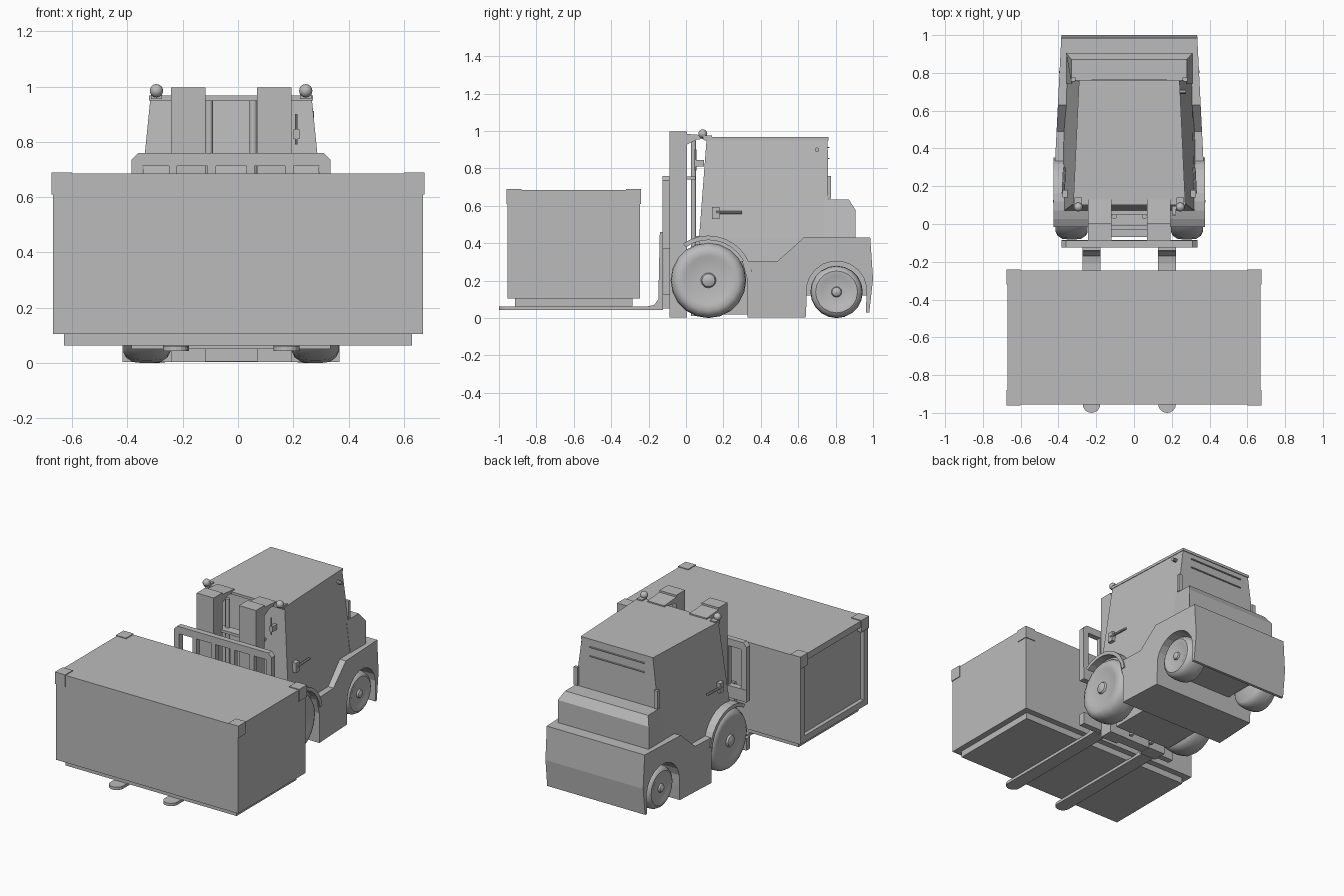
import bpy, bmesh, math
from mathutils import Vector, Matrix

if "Cube" in bpy.data.objects:
    bpy.data.objects.remove(bpy.data.objects["Cube"])

CX = -0.025  # truck centre line
grey = bpy.data.materials.new("mid_grey")
grey.diffuse_color = (0.5, 0.5, 0.5, 1)
grey.use_nodes = True
grey.node_tree.nodes["Principled BSDF"].inputs["Base Color"].default_value = grey.diffuse_color


def finish(name, bm, smooth=False):
    bmesh.ops.recalc_face_normals(bm, faces=bm.faces)
    me = bpy.data.meshes.new(name)
    bm.to_mesh(me)
    bm.free()
    me.materials.append(grey)
    ob = bpy.data.objects.new(name, me)
    bpy.context.collection.objects.link(ob)
    if smooth:
        bpy.context.view_layer.objects.active = ob
        ob.select_set(True)
        bpy.ops.object.shade_smooth_by_angle(angle=math.radians(35))
        ob.select_set(False)
    return ob


def box(name, x0, x1, y0, y1, z0, z1):
    bm = bmesh.new()
    bmesh.ops.create_cube(bm, size=1)
    for v in bm.verts:
        v.co = Vector(((x0 + x1) / 2 + v.co.x * (x1 - x0),
                       (y0 + y1) / 2 + v.co.y * (y1 - y0),
                       (z0 + z1) / 2 + v.co.z * (z1 - z0)))
    return finish(name, bm)


def prism(name, pts, left, right, axis="x", smooth=False):
    """Extrude a 2D profile; left/right are numbers or functions of the profile point."""
    bm = bmesh.new()
    rings = []
    for side in (left, right):
        ring = []
        for a, b in pts:
            d = side(a, b) if callable(side) else side
            ring.append(bm.verts.new({"x": (d, a, b), "y": (a, d, b), "z": (a, b, d)}[axis]))
        rings.append(ring)
        bm.faces.new(ring)
    n = len(pts)
    for i in range(n):
        j = (i + 1) % n
        bm.faces.new((rings[0][i], rings[0][j], rings[1][j], rings[1][i]))
    return finish(name, bm, smooth)


def cylinder(name, p0, p1, r, seg=12):
    p0, p1 = Vector(p0), Vector(p1)
    d = p1 - p0
    m = Matrix.Translation((p0 + p1) / 2) @ d.to_track_quat('Z', 'Y').to_matrix().to_4x4()
    bm = bmesh.new()
    bmesh.ops.create_cone(bm, cap_ends=True, segments=seg, radius1=r, radius2=r,
                          depth=d.length, matrix=m)
    return finish(name, bm, True)


def ball(name, c, r):
    bm = bmesh.new()
    bmesh.ops.create_uvsphere(bm, u_segments=12, v_segments=8, radius=r,
                              matrix=Matrix.Translation(c))
    return finish(name, bm, True)


def arc(cy, cz, r, a0, a1, n):
    return [(cy + r * math.cos(math.radians(a0 + (a1 - a0) * i / n)),
             cz + r * math.sin(math.radians(a0 + (a1 - a0) * i / n))) for i in range(n + 1)]


def wheel(name, x_in, x_out, cy, r, seg=20):
    """Lathe a tyre with dished side and domed hub around the x axis."""
    w = x_out - x_in
    prof = [(0, 0), (0, .8), (.06, .9), (.2, .98), (.4, 1), (.6, 1), (.8, .98), (.94, .9),
            (1, .8), (.99, .65), (.95, .55), (.95, .2), (1.02, .17), (1.06, .09), (1.08, 0)]
    bm = bmesh.new()
    vs = [bm.verts.new((x_in + w * a, cy, r + r * b)) for a, b in prof]
    es = [bm.edges.new(p) for p in zip(vs, vs[1:])]
    bmesh.ops.spin(bm, geom=vs + es, cent=(0, cy, r), axis=(1, 0, 0),
                   angle=2 * math.pi, steps=seg, use_merge=True)
    bmesh.ops.remove_doubles(bm, verts=bm.verts, dist=1e-5)
    finish(name, bm, True)


# Container with a recessed panel at one end, corner pads and base
crate = box("crate", -.67, .67, -.955, -.245, .105, .685)
bm = bmesh.new()
bm.from_mesh(crate.data)
end = [f for f in bm.faces if f.normal.x < -.9]
bmesh.ops.inset_region(bm, faces=end, thickness=.06, depth=0)
bmesh.ops.inset_region(bm, faces=end, thickness=.001, depth=-.025)
bm.to_mesh(crate.data)
bm.free()
for sx in (-1, 1):
    for sy in (-1, 1):
        xs = sorted((sx * .6, sx * .675))
        ys = sorted((-.6 + sy * .28, -.6 + sy * .36))
        box("crate_corner", *xs, *ys, .61, .69)
box("crate_base", -.63, .63, -.915, -.285, .063, .106)

# Forks with rounded tips and upright shanks
for s in (-1, 1):
    fx = CX + s * .2
    tip = [(fx + .047 * math.cos(t), -.953 + .047 * math.sin(t))
           for t in [math.pi + math.pi * i / 8 for i in range(9)]]
    prism("fork_blade", tip + [(fx + .047, -.13), (fx - .047, -.13)], .043, .062, "z")
    prism("fork_shank", [(-.22, .06), (-.17, .07), (-.148, .1), (-.14, .46), (-.122, .46),
                         (-.122, .043), (-.22, .043)], fx - .047, fx + .047)

# Load backrest: outer hoop, uprights and carriage bars
hoop = [(-.36, .4), (-.36, .735), (-.335, .76), (.335, .76), (.36, .735), (.36, .4),
        (.32, .4), (.32, .712), (-.32, .712), (-.32, .4)]
prism("backrest_frame", [(CX + x, z) for x, z in hoop], -.125, -.088, "y")
for o in (-.21, -.07, .07, .21):
    box("backrest_bar", CX + o - .015, CX + o + .015, -.12, -.09, .4, .72)
for z0, z1 in ((.37, .45), (.05, .13)):
    box("carriage_bar", CX - .36, CX + .36, -.125, -.085, z0, z1)
for s in (-1, 1):
    box("carriage_side", CX + s * .15 - .03, CX + s * .15 + .03, -.12, -.08, .05, .45)

# Mast columns, top brackets, lift rods and cross members
for s in (-1, 1):
    xs = sorted((CX + s * .093, CX + s * .218))
    box("mast_column", *xs, -.087, .005, .003, .997)
    prism("mast_bracket", [(0, .985), (.13, .975), (.13, .96), (.06, .955), (0, .925)], *xs)
    cylinder("lift_rod", (CX + s * .08, .04, .01), (CX + s * .08, .04, .95), .014)
box("mast_foot", CX - .093, CX + .093, -.07, .0, .005, .06)
box("mast_crossbar", CX - .2, CX + .2, -.01, .05, .74, .758)
box("mast_mid_bar", CX - .093, CX + .093, -.03, 0, .4, .46)

# Chassis and counterweight with rear wheel arch
half = lambda y: .393 - .05 * (y - .33)
chassis = [(.33, .003), (.64, .003), (.645, .1)] + arc(.805, .143, .162, 170, -10, 10) + \
    [(.962, .03), (.98, .03), (1.0, .21), (.985, .43), (.63, .43), (.49, .305), (.3, .305), (.33, .2)]
prism("chassis", chassis, lambda y, z: CX - half(y), lambda y, z: CX + half(y))
box("rear_axle_housing", CX - .2, CX + .2, .63, .97, .12, .32)
box("front_axle_housing", CX - .21, CX + .21, .05, .34, .02, .44)

# Engine hood
prism("hood", [(.74, .42), (.905, .42), (.905, .58), (.87, .635), (.74, .635)],
      lambda y, z: CX - (.335 if z < .6 else .305), lambda y, z: CX + (.335 if z < .6 else .305))

# Cab tapering to the roof and to the rear
bm = bmesh.new()
lev = []
for z, yf, yr, wf, wr in ((.3, .085, .77, .355, .34), (.43, .07, .765, .345, .33),
                          (.957, .11, .757, .292, .262)):
    lev.append([bm.verts.new((CX + x, y, z)) for x, y in
                ((-wf, yf), (wf, yf), (wr, yr), (-wr, yr))])
bm.faces.new(lev[0])
bm.faces.new(lev[2])
for a, b in zip(lev, lev[1:]):
    for i in range(4):
        j = (i + 1) % 4
        bm.faces.new((a[i], a[j], b[j], b[i]))
finish("cab", bm)
prism("roof", [(CX - .297, .1), (CX + .297, .1), (CX + .266, .762), (CX - .266, .762)],
      .95, .967, "z")

# Mudguards over the front wheels
guard = arc(.12, .205, .236, 10, 125, 10) + arc(.12, .205, .212, 125, 10, 10)
for s in (-1, 1):
    prism("mudguard", guard, *sorted((CX + s * .2, CX + s * .4)))

# Wheels
for s in (-1, 1):
    wheel("front_wheel", CX + s * .22, CX + s * .39, .12, .202)
    wheel("rear_wheel", CX + s * .21, CX + s * .36, .805, .14)

# Work lights on short arms, rear lamps, door handles
for s in (-1, 1):
    lx = CX + s * .27
    ball("work_light", (lx, .09, .985), .024)
    box("light_arm", lx - .02, lx + .02, .09, .14, .955, .975)
    box("rear_lamp", CX + s * .295 - .014, CX + s * .295 + .014, .755, .775, .64, .76)
    hx = CX + s * .338
    box("handle_plate", hx - .015, hx + .015, .14, .18, .53, .595)
    cylinder("handle_bar", (hx + s * .012, .16, .565), (hx + s * .005, .3, .565), .008, 8)

# Side knob, front lever box and rear vent strips
cylinder("side_knob", (.235, .7, .9), (.275, .7, .9), .012, 10)
box("front_lever_box", .2, .222, .045, .095, .81, .845)
cylinder("front_lever", (.211, .05, .79), (.211, .05, .9), .005, 8)
for z in (.85, .91):
    box("rear_vent", CX - .2, CX + .2, .752, .766, z, z + .006)
